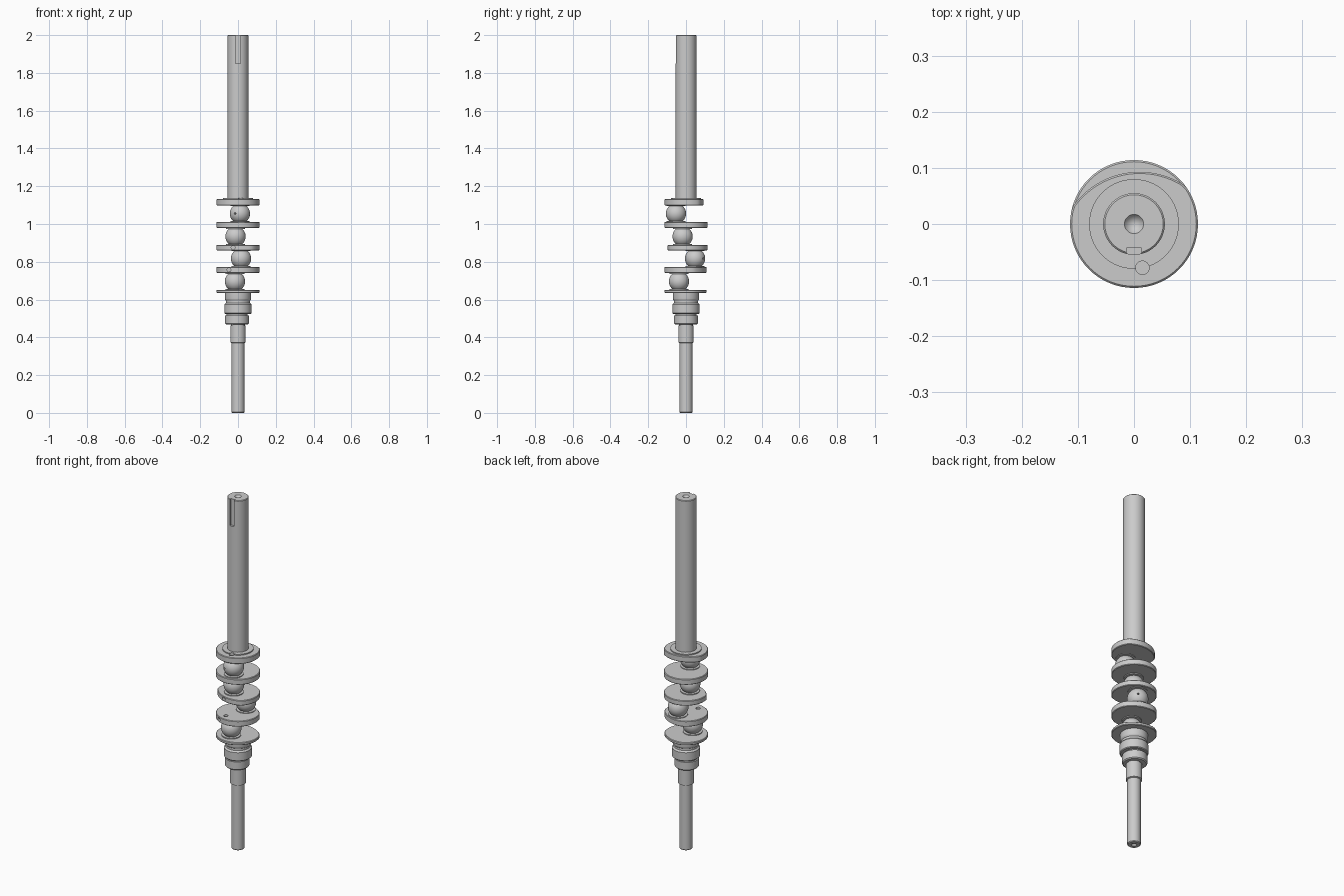
import bpy, bmesh, math
from mathutils import Vector

if "Cube" in bpy.data.objects:
    bpy.data.objects.remove(bpy.data.objects["Cube"])

SEG = 64


def finish(name, bm):
    bmesh.ops.recalc_face_normals(bm, faces=bm.faces)
    me = bpy.data.meshes.new(name)
    bm.to_mesh(me)
    bm.free()
    ob = bpy.data.objects.new(name, me)
    bpy.context.collection.objects.link(ob)
    return ob


def rings(name, profile, centre=(0, 0), radius=None):
    """Stack rings; radius(angle, r) may reshape the round outline."""
    bm = bmesh.new()
    loops = []
    for r, z in profile:
        if r == 0:
            loops.append([bm.verts.new((centre[0], centre[1], z))])
            continue
        loop = []
        for i in range(SEG):
            a = 2 * math.pi * i / SEG
            rr = radius(a, r) if radius else r
            loop.append(bm.verts.new((centre[0] + rr * math.cos(a),
                                      centre[1] + rr * math.sin(a), z)))
        loops.append(loop)
    for a, b in zip(loops, loops[1:]):
        for i in range(SEG):
            j = (i + 1) % SEG
            if len(a) == 1:
                bm.faces.new((a[0], b[i], b[j]))
            elif len(b) == 1:
                bm.faces.new((a[i], a[j], b[0]))
            else:
                bm.faces.new((a[i], a[j], b[j], b[i]))
    for loop in (loops[0], loops[-1]):
        if len(loop) > 1:
            bm.faces.new(loop)
    return finish(name, bm)


def cut(ob, cutter):
    cutter.hide_render = True
    m = ob.modifiers.new("cut", 'BOOLEAN')
    m.operation, m.solver, m.object = 'DIFFERENCE', 'EXACT', cutter
    bpy.context.view_layer.objects.active = ob
    bpy.ops.object.modifier_apply(modifier=m.name)
    bpy.data.objects.remove(cutter)


def drill(ob, point, direction, r, depth):
    """Blind round hole going from point along direction."""
    d = Vector(direction).normalized()
    bpy.ops.mesh.primitive_cylinder_add(
        vertices=24, radius=r, depth=depth * 2, location=point,
        rotation=d.to_track_quat('Z', 'Y').to_euler())
    cut(ob, bpy.context.object)


# Upper shaft with conical centre hole, bottom collar and keyway
shaft = rings("upper_shaft", [(0.08, 1.125), (0.08, 1.138), (0.055, 1.138),
                              (0.055, 1.997), (0.052, 2.0), (0.017, 2.0), (0, 1.975)])
bpy.ops.mesh.primitive_cube_add(size=1, location=(0, -0.063, 1.935))
key = bpy.context.object
key.scale = (0.027, 0.04, 0.17)
cut(shaft, key)

# Lower stepped shaft with centre hole
lower = rings("lower_shaft", [(0, 0.025), (0.014, 0), (0.031, 0), (0.034, 0.004),
                              (0.034, 0.37), (0.041, 0.373), (0.041, 0.463),
                              (0.036, 0.463), (0.036, 0.49)])
eccentric = rings("eccentric_collar", [(0.058, 0.468), (0.063, 0.473), (0.063, 0.516),
                                       (0.055, 0.516), (0.055, 0.53)], (-0.005, 0))
seat = rings("bearing_seat", [(0.068, 0.524), (0.072, 0.528), (0.072, 0.574),
                              (0.069, 0.578), (0.064, 0.582), (0.064, 0.594),
                              (0.069, 0.6), (0.07, 0.605), (0.07, 0.637)])

# Crank pins: offset barrel journals with thin shoulders
PINS = [(0.010, -0.053, 1.055), (-0.013, -0.018, 0.934),
        (0.016, 0.048, 0.817), (-0.016, -0.037, 0.696)]
pins = []
for n, (x, y, z) in enumerate(PINS):
    h = 0.047
    prof = [(0.05, -h), (0.05, -0.04)]
    for i in range(13):
        t = -0.039 + 0.078 * i / 12
        prof.append((math.sqrt(0.0535 ** 2 - t * t), t))
    prof += [(0.05, 0.04), (0.05, h)]
    pins.append(rings(f"crank_pin_{n + 1}", [(r, z + t) for r, t in prof], (x, y)))

# Web discs, each trimmed by a larger circle round its pin
WEBS = [(1.098, 1.132, 0), (0.979, 1.011, 1), (0.860, 0.889, 2),
        (0.741, 0.773, 3), (0.635, 0.651, 3)]
webs = []
for n, (z0, z1, p) in enumerate(WEBS):
    cx, cy = PINS[p][:2]

    def outline(a, r, cx=cx, cy=cy):
        k = cx * math.cos(a) + cy * math.sin(a)
        trim = k + math.sqrt(k * k + 0.146 ** 2 - cx * cx - cy * cy)
        return min(r, trim - (0.114 - r))

    b = 0.003
    webs.append(rings(f"web_disc_{n + 1}", [(0.114 - b, z0), (0.114, z0 + b),
                                            (0.114, z1 - b), (0.114 - b, z1)],
                      radius=outline))

# Oil holes
drill(webs[0], (0.015, -0.078, 1.14), (0, 0, 1), 0.012, 0.032)
drill(shaft, (0.015, -0.078, 1.14), (0, 0, 1), 0.012, 0.032)
drill(webs[3], (-0.025, -0.073, 0.775), (0, 0, 1), 0.012, 0.022)
drill(webs[2], (-0.026, -0.10, 0.875), (0, 1, 0), 0.010, 0.03)
drill(webs[3], (-0.048, -0.105, 0.757), (0, 1, 0), 0.010, 0.03)
drill(pins[0], (-0.016, -0.10, 1.055), (-0.026, -0.047, 0), 0.005, 0.02)
drill(pins[2], (0.048, 0.09, 0.817), (0.032, 0.042, 0), 0.005, 0.02)

# Smooth shading with crisp edges
bpy.ops.object.select_all(action='SELECT')
bpy.context.view_layer.objects.active = shaft
bpy.ops.object.shade_smooth_by_angle(angle=math.radians(30))
